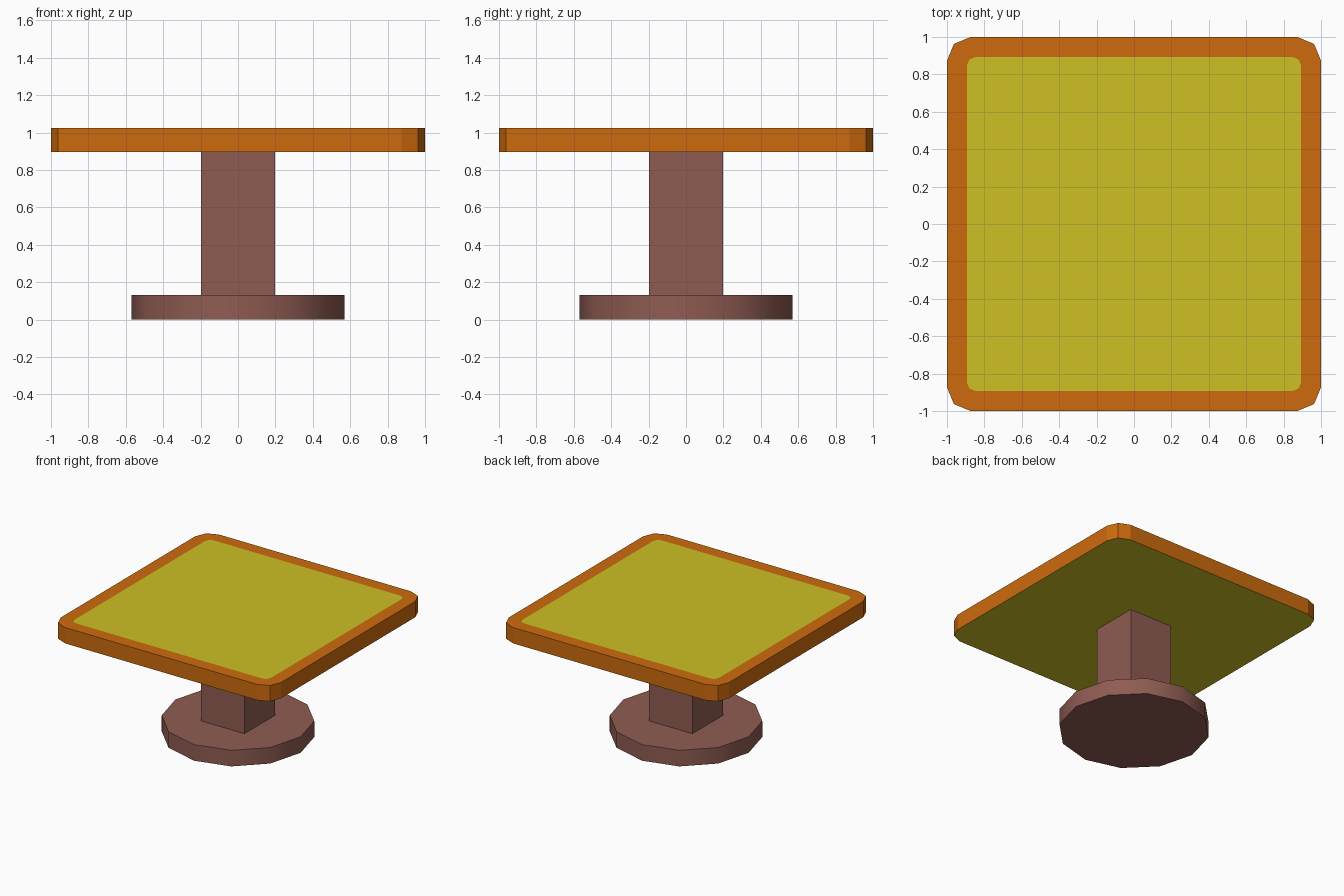
import bpy, bmesh, math

if "Cube" in bpy.data.objects:
    bpy.data.objects.remove(bpy.data.objects["Cube"])


def lin(c):
    c /= 255
    return c / 12.92 if c <= 0.04045 else ((c + 0.055) / 1.055) ** 2.4


def material(name, r, g, b):
    m = bpy.data.materials.new(name)
    m.diffuse_color = (lin(r), lin(g), lin(b), 1)
    m.use_nodes = True
    m.node_tree.nodes["Principled BSDF"].inputs["Base Color"].default_value = m.diffuse_color
    return m


orange = material("orange trim", 205, 107, 13)
yellow = material("yellow panel", 205, 192, 35)
brown = material("brown wood", 143, 92, 82)


def make_object(name, bm, *mats):
    bmesh.ops.recalc_face_normals(bm, faces=bm.faces)
    mesh = bpy.data.meshes.new(name)
    bm.to_mesh(mesh)
    bm.free()
    for m in mats:
        mesh.materials.append(m)
    ob = bpy.data.objects.new(name, mesh)
    bpy.context.collection.objects.link(ob)
    return ob


def rounded_square(bm, half, radius, z):
    # three points per corner
    ring = []
    for corner in range(4):
        mid = math.radians(45 + 90 * corner)
        cx = math.copysign(half - radius, math.cos(mid))
        cy = math.copysign(half - radius, math.sin(mid))
        for step in (-45, 0, 45):
            a = mid + math.radians(step)
            ring.append(bm.verts.new((cx + radius * math.cos(a),
                                      cy + radius * math.sin(a), z)))
    return ring


def bridge(bm, a, b):
    n = len(a)
    for i in range(n):
        j = (i + 1) % n
        bm.faces.new((a[i], a[j], b[j], b[i]))


# Table top: yellow underside, orange rim, yellow panel cut into the top
bm = bmesh.new()
lower = rounded_square(bm, 1.0, 0.127, 0.895)
upper = rounded_square(bm, 1.0, 0.127, 1.025)
inner = rounded_square(bm, 0.893, 0.045, 1.025)
bridge(bm, lower, upper)
bridge(bm, upper, inner)
for ring in (lower, inner):
    bm.faces.new(ring).material_index = 1
make_object("table_top", bm, orange, yellow)

# Square column
bm = bmesh.new()
bmesh.ops.create_cube(bm, size=1)
for v in bm.verts:
    v.co.x *= 0.394
    v.co.y *= 0.394
    v.co.z = 0.895 if v.co.z > 0 else 0.132
make_object("column", bm, brown)

# Twelve-sided foot, smooth around the side
bm = bmesh.new()
rings = [[bm.verts.new((0.57 * math.cos(math.tau * i / 12),
                        0.57 * math.sin(math.tau * i / 12), z))
          for i in range(12)] for z in (0, 0.132)]
bridge(bm, *rings)
for ring in rings:
    bm.faces.new(ring)
foot = make_object("foot", bm, brown)
bpy.context.view_layer.objects.active = foot
foot.select_set(True)
bpy.ops.object.shade_smooth_by_angle(angle=math.radians(40))
